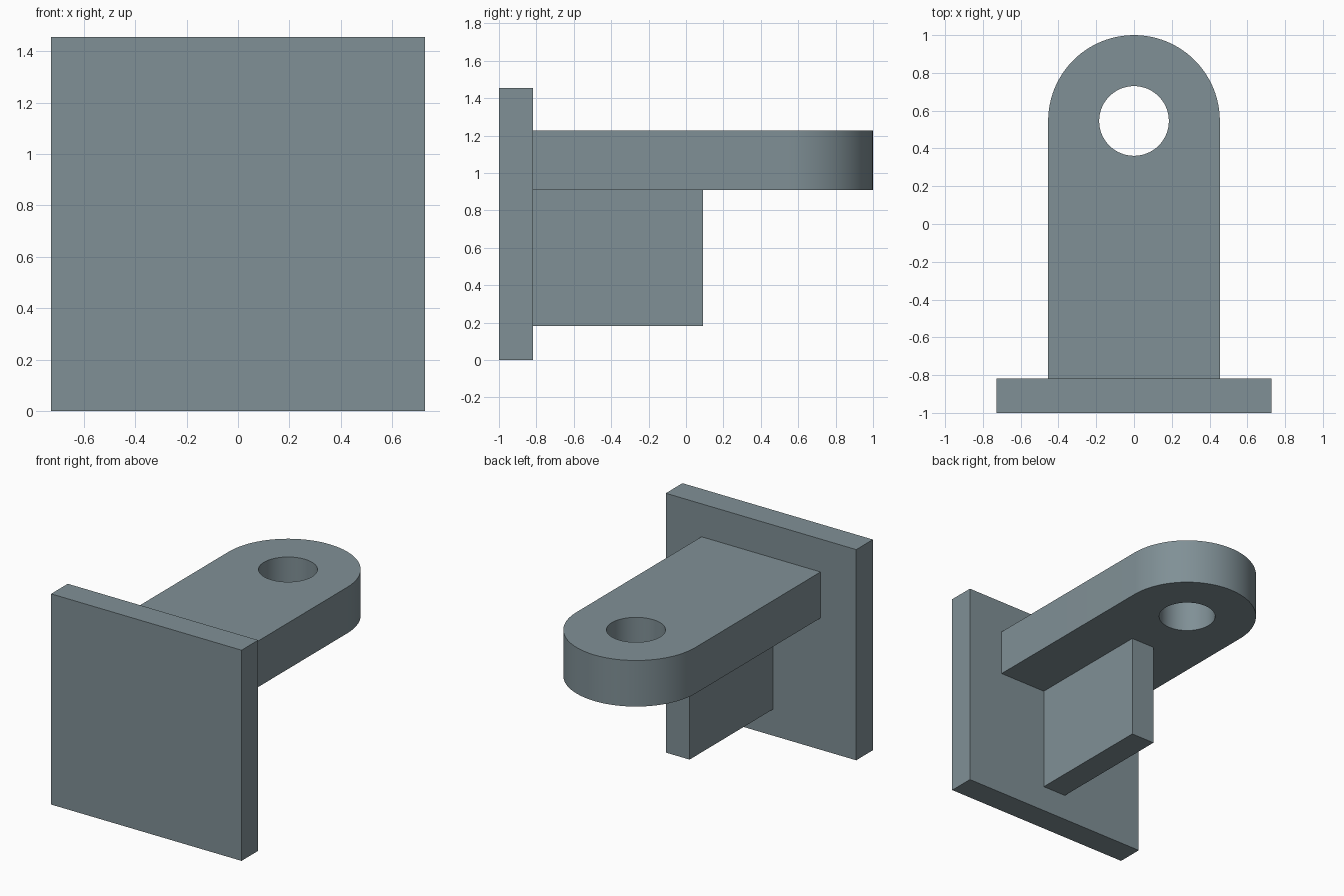
import bpy, bmesh, math

if "Cube" in bpy.data.objects:
    bpy.data.objects.remove(bpy.data.objects["Cube"])

U = 1 / 11  # design unit: the bracket is 22 units long

steel = bpy.data.materials.new("blue_grey_steel")
steel.diffuse_color = (0.216, 0.279, 0.305, 1)
steel.use_nodes = True
steel.node_tree.nodes["Principled BSDF"].inputs["Base Color"].default_value = steel.diffuse_color


def finish(name, bm):
    bmesh.ops.recalc_face_normals(bm, faces=bm.faces)
    mesh = bpy.data.meshes.new(name)
    bm.to_mesh(mesh)
    bm.free()
    mesh.materials.append(steel)
    obj = bpy.data.objects.new(name, mesh)
    bpy.context.collection.objects.link(obj)
    return obj


def box(name, x, y, z):
    """Box from (min, max) ranges in design units."""
    bm = bmesh.new()
    bmesh.ops.create_cube(bm, size=1)
    for v in bm.verts:
        v.co = [(r[0] if c < 0 else r[1]) * U for c, r in zip(v.co, (x, y, z))]
    return finish(name, bm)


def arc(cy, radius, start, end, steps):
    return [(radius * math.cos(start + (end - start) * i / steps),
             cy + radius * math.sin(start + (end - start) * i / steps))
            for i in range(steps + 1)]


def extruded(name, loops, z0, z1):
    """Extrude a flat profile, where the inner loops become holes."""
    bm = bmesh.new()
    edges = []
    for loop in loops:
        vs = [bm.verts.new((x * U, y * U, z0 * U)) for x, y in loop]
        edges += [bm.edges.new((a, b)) for a, b in zip(vs, vs[1:] + vs[:1])]
    bmesh.ops.triangle_fill(bm, edges=edges, use_beauty=True)
    ext = bmesh.ops.extrude_face_region(bm, geom=bm.faces[:], use_keep_orig=True)
    top = [g for g in ext["geom"] if isinstance(g, bmesh.types.BMVert)]
    bmesh.ops.translate(bm, verts=top, vec=(0, 0, (z1 - z0) * U))
    obj = finish(name, bm)
    obj.data.shade_smooth()
    obj.data.set_sharp_from_angle(angle=math.radians(30))
    return obj


# Square mounting plate
box("mounting_plate", (-8, 8), (-11, -9), (0, 16))

# Support rib beneath the arm
box("support_rib", (-1, 1), (-9, 1), (2, 10))

# Round-ended arm with a pin hole concentric to its end
outline = [(-5, -9), (5, -9)] + arc(6, 5, 0, math.pi, 48)
hole = arc(6, 2.03, 0, 2 * math.pi, 64)[:-1]
extruded("pivot_arm", [outline, hole], 10, 13.5)
